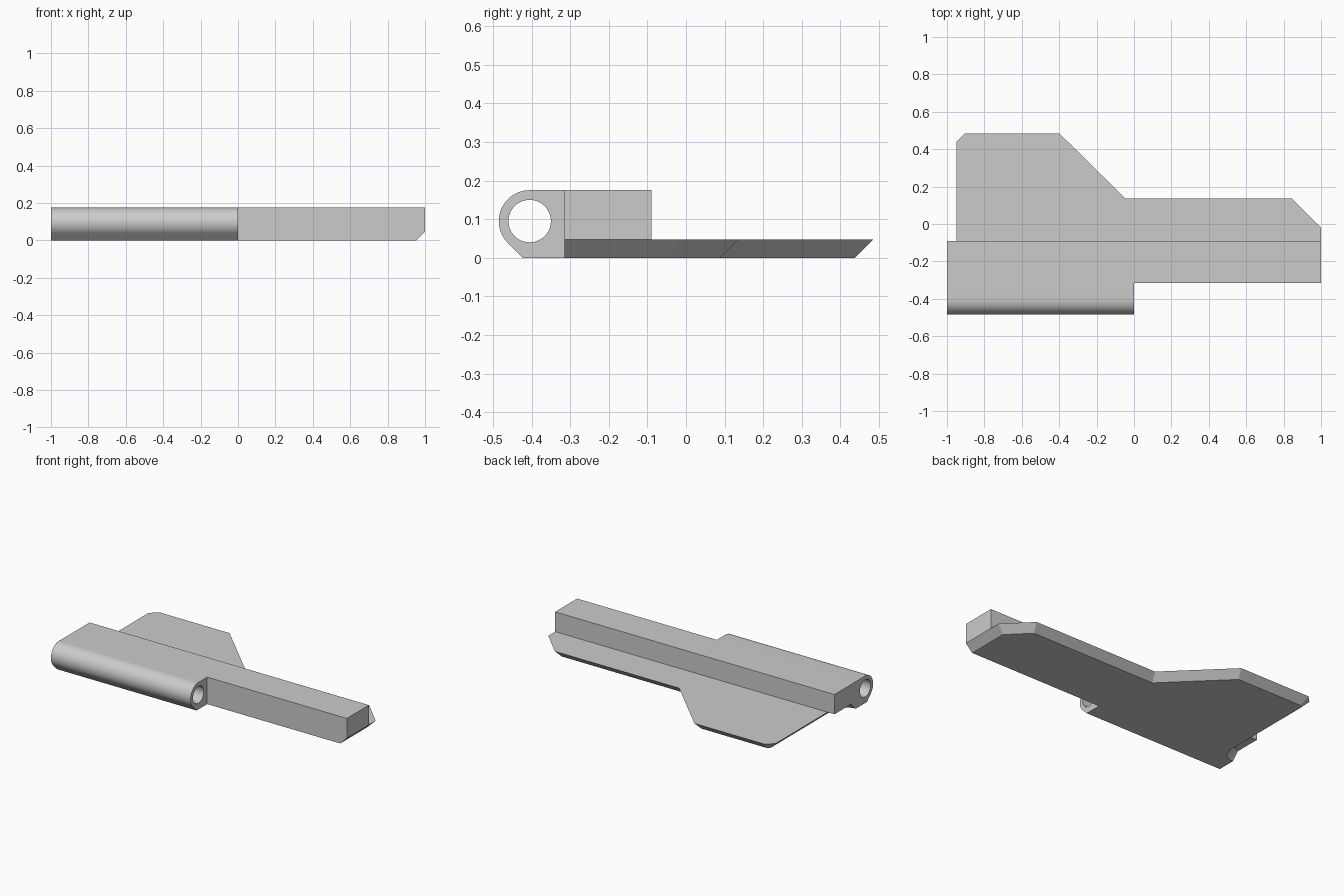
import bpy, bmesh
from math import radians, cos, sin
from mathutils import Vector

cube = bpy.data.objects.get("Cube")
if cube:
    bpy.data.objects.remove(cube, do_unlink=True)

grey = bpy.data.materials.new("plain grey")
grey.use_nodes = True
colour = (0.6, 0.6, 0.6, 1)
grey.diffuse_color = colour
grey.node_tree.nodes["Principled BSDF"].inputs["Base Color"].default_value = colour


def finish(bm, name):
    bmesh.ops.recalc_face_normals(bm, faces=bm.faces)
    mesh = bpy.data.meshes.new(name)
    bm.to_mesh(mesh)
    bm.free()
    mesh.materials.append(grey)
    obj = bpy.data.objects.new(name, mesh)
    bpy.context.collection.objects.link(obj)
    bpy.ops.object.select_all(action='DESELECT')
    obj.select_set(True)
    bpy.context.view_layer.objects.active = obj
    bpy.ops.object.shade_smooth_by_angle(angle=radians(30))
    return obj


def arc(cx, cy, r, start, end, steps):
    angles = [radians(start + (end - start) * i / steps) for i in range(steps + 1)]
    return [(cx + r * cos(a), cy + r * sin(a)) for a in angles]


def prism(name, loops, x0, x1):
    """Extrude closed (y, z) loops along x; inner loops become holes."""
    bm = bmesh.new()
    edges = []
    for loop in loops:
        vs = [bm.verts.new((x0, y, z)) for y, z in loop]
        edges += [bm.edges.new((v, vs[i - 1])) for i, v in enumerate(vs)]
    bmesh.ops.triangle_fill(bm, use_beauty=True, edges=edges, normal=(1, 0, 0))
    ext = bmesh.ops.extrude_face_region(bm, geom=bm.faces[:], use_keep_orig=True)
    moved = [g for g in ext["geom"] if isinstance(g, bmesh.types.BMVert)]
    bmesh.ops.translate(bm, verts=moved, vec=(x1 - x0, 0, 0))
    return finish(bm, name)


def inset(path, d):
    """Offset an open path to its left with mitred corners."""
    pts = [Vector(p) for p in path]
    normals = [Vector((-(b - a).y, (b - a).x)).normalized() for a, b in zip(pts, pts[1:])]
    out = []
    for i, p in enumerate(pts):
        n0, n1 = normals[max(i - 1, 0)], normals[min(i, len(normals) - 1)]
        out.append(tuple(p + (n0 + n1) * d / (1 + n0.dot(n1))))
    return out


# Base plate: undercut edge, ending in a conical fillet next to the barrel
thick, front_y, fillet_y = 0.047, -0.315, -0.21
rim = [(1, front_y), (1, -0.02), (0.845, 0.135), (-0.045, 0.135),
       (-0.4, 0.485), (-0.905, 0.485), (-0.95, 0.44), (-0.95, fillet_y)]
top = rim + arc(-1, fillet_y, 0.05, 0, -90, 10)[1:] + [(-1, front_y)]
bottom = inset(rim, thick) + arc(-1, fillet_y, 0.05 + thick, 0, -90, 10)[1:] + [(-1, front_y)]
bm = bmesh.new()
upper = [bm.verts.new((x, y, thick)) for x, y in top]
lower = [bm.verts.new((x, y, 0)) for x, y in bottom]
bm.faces.new(upper)
bm.faces.new(lower[::-1])
for i in range(len(upper)):
    bm.faces.new((lower[i - 1], lower[i], upper[i], upper[i - 1]))
finish(bm, "base_plate")

# Raised rib along the full length
height = 0.175
prism("rib", [[(front_y, thick), (-0.09, thick), (-0.09, height), (front_y, height)]], -1, 1)

# Hinge barrel with a pin hole and a slanted lower edge
cy, cz = -0.405, 0.095
outer = arc(cy, cz, 0.08, 90, 225, 30) + [(-0.423, 0), (front_y, 0), (front_y, height)]
hole = arc(cy, cz, 0.055, 0, 360, 48)[:-1]
prism("hinge_barrel", [outer, hole], -1, 0)
